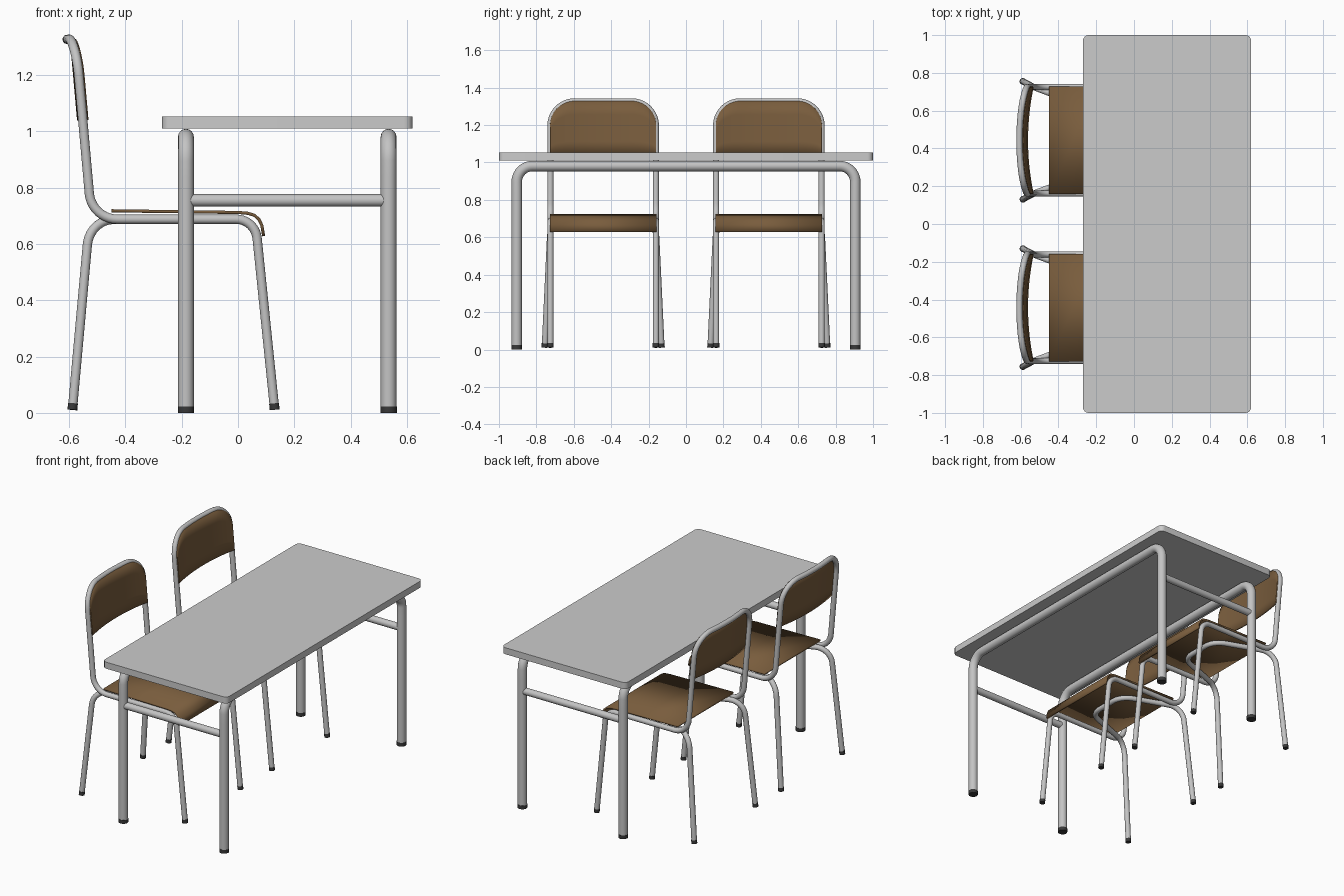
import bpy, bmesh, math
from mathutils import Vector

if "Cube" in bpy.data.objects:
    bpy.data.objects.remove(bpy.data.objects["Cube"])


def material(name, r, g, b):
    m = bpy.data.materials.new(name)
    m.diffuse_color = (r, g, b, 1)
    m.use_nodes = True
    m.node_tree.nodes["Principled BSDF"].inputs["Base Color"].default_value = m.diffuse_color
    return m


TOP = material("light grey laminate", 0.6, 0.6, 0.6)
METAL = material("grey metal", 0.55, 0.55, 0.55)
WOOD = material("brown plywood", 0.19, 0.108, 0.046)
RUBBER = material("dark rubber", 0.04, 0.04, 0.04)


def finish(ob, mat, angle=40):
    ob.data.materials.clear()
    ob.data.materials.append(mat)
    bpy.ops.object.select_all(action='DESELECT')
    ob.select_set(True)
    bpy.context.view_layer.objects.active = ob
    bpy.ops.object.shade_smooth_by_angle(angle=math.radians(angle))
    return ob


def fillet(corners, steps=10):
    """Round each (point, radius) corner of a path and subdivide the result."""
    pts = [Vector(p) for p, r in corners]
    path = [pts[0]]
    for i in range(1, len(pts) - 1):
        p, r = pts[i], corners[i][1]
        a, b = (pts[i - 1] - p).normalized(), (pts[i + 1] - p).normalized()
        half = a.angle(b) / 2
        centre = p + (a + b).normalized() * (r / math.sin(half))
        start = p + a * (r / math.tan(half)) - centre
        end = p + b * (r / math.tan(half)) - centre
        sweep = start.angle(end)
        for k in range(steps + 1):
            t = k / steps
            path.append(centre + (start * math.sin((1 - t) * sweep)
                                  + end * math.sin(t * sweep)) / math.sin(sweep))
    path.append(pts[-1])
    out = [path[0]]
    for a, b in zip(path, path[1:]):
        n = max(1, math.ceil((b - a).length / 0.06))
        out += [a.lerp(b, k / n) for k in range(1, n + 1)]
    return out


def tube(name, path, radius, mat):
    cu = bpy.data.curves.new(name, 'CURVE')
    cu.dimensions = '3D'
    cu.bevel_depth = radius
    cu.bevel_resolution = 6
    cu.use_fill_caps = True
    sp = cu.splines.new('POLY')
    sp.points.add(len(path) - 1)
    for q, p in zip(sp.points, path):
        q.co = (*p, 1)
    ob = bpy.data.objects.new(name, cu)
    bpy.context.collection.objects.link(ob)
    bpy.ops.object.select_all(action='DESELECT')
    ob.select_set(True)
    bpy.context.view_layer.objects.active = ob
    bpy.ops.object.convert(target='MESH')
    return finish(bpy.context.view_layer.objects.active, mat)


def mesh_object(name, bm):
    bmesh.ops.recalc_face_normals(bm, faces=bm.faces)
    me = bpy.data.meshes.new(name)
    bm.to_mesh(me)
    bm.free()
    ob = bpy.data.objects.new(name, me)
    bpy.context.collection.objects.link(ob)
    return ob


def sheet(name, rows, thickness):
    """Bent plywood sheet from a grid of points."""
    bm = bmesh.new()
    v = [[bm.verts.new(p) for p in row] for row in rows]
    for a, b in zip(v, v[1:]):
        for j in range(len(a) - 1):
            bm.faces.new((a[j], a[j + 1], b[j + 1], b[j]))
    ob = mesh_object(name, bm)
    mod = ob.modifiers.new("thickness", 'SOLIDIFY')
    mod.thickness = thickness
    mod.offset = 0
    return finish(ob, WOOD)


def mirrored(half):
    """Continue a path of (point, radius) corners across the y = 0 plane."""
    return half + [((x, -y, z), r) for (x, y, z), r in reversed(half)]


def foot(name, a, b, radius):
    a, b = Vector(a), Vector(b)
    d = (b - a).normalized()
    tube(name, [a - d * 0.003, a + d * 0.02], radius + 0.001, RUBBER)


# Table top with rounded corners
bm = bmesh.new()
ring = []
x0, x1, r = -0.27, 0.62, 0.03
for cx, cy, a0 in ((x1 - r, 1 - r, 0), (x0 + r, 1 - r, 90),
                   (x0 + r, r - 1, 180), (x1 - r, r - 1, 270)):
    for k in range(7):
        a = math.radians(a0 + 15 * k)
        ring.append(bm.verts.new((cx + r * math.cos(a), cy + r * math.sin(a), 1.01)))
face = bm.faces.new(ring)
ext = bmesh.ops.extrude_face_region(bm, geom=[face])
bmesh.ops.translate(bm, vec=(0, 0, 0.042),
                    verts=[g for g in ext["geom"] if isinstance(g, bmesh.types.BMVert)])
finish(mesh_object("table_top", bm), TOP)

# Table leg frames, feet and side rails
LX, LY = (-0.185, 0.535), 0.905
for x in LX:
    tube("table_leg_frame",
         fillet(mirrored([((x, LY, 0.01), 0), ((x, LY, 0.981), 0.085)])), 0.028, METAL)
    for s in (-1, 1):
        foot("table_foot", (x, s * LY, 0.003), (x, s * LY, 1), 0.028)
for s in (-1, 1):
    tube("table_side_rail", [(LX[0], s * LY, 0.755), (LX[1], s * LY, 0.755)], 0.022, METAL)

# Chairs
W, R, BOW = 0.282, 0.0165, 0.03
for yc in (-0.443, 0.443):
    shift = Vector((0, yc, 0))

    # Continuous tube: front legs, seat sides and back hoop
    front = [((0.13, W, 0.014), 0), ((0.061, W, 0.688), 0.075)]
    hoop = fillet(mirrored(front + [((-0.52, W, 0.688), 0.1), ((-0.577, W, 1.327), 0.13)]))
    for p in hoop:
        if p.z > 0.9:
            p.x -= BOW * (1 - (p.y / W) ** 2)
    tube("chair_main_frame", [p + shift for p in hoop], R, METAL)

    # Rear legs joined by an arch under the seat
    rear = [((-0.588, 0.312, 0.014), 0), ((-0.527, 0.28, 0.687), 0.1),
            ((-0.15, 0.14, 0.687), 0.11)]
    tube("chair_rear_legs", [p + shift for p in fillet(mirrored(rear))], R, METAL)

    # Rubber feet
    for leg in (front, rear):
        for s in (-1, 1):
            a, b = (Vector((p[0], s * p[1], p[2])) + shift for p in (leg[0][0], leg[1][0]))
            foot("chair_foot", a, b, R)

    # Seat with a rolled front edge
    profile = [(-0.45, 0.718), (-0.2, 0.7145), (0, 0.712), (0.035, 0.709), (0.058, 0.702),
               (0.075, 0.687), (0.085, 0.665), (0.091, 0.628)]
    sheet("chair_seat", [[(x, yc - 0.285, z), (x, yc + 0.285, z)] for x, z in profile], 0.011)

    # Curved backrest with rounded top corners
    hw, zt, zb, rc = 0.284, 1.328, 1.04, 0.13
    rows = []
    for i in range(33):
        y = -hw * math.cos(math.pi * i / 32)
        over = max(0, abs(y) - (hw - rc))
        top = zt - rc + math.sqrt(max(0, rc * rc - over * over))
        col = []
        for k in range(5):
            z = zb + (top - zb) * k / 4
            x = -0.505 - 0.089 * (z - 0.688) - BOW * (1 - (y / hw) ** 2)
            col.append((x, yc + y, z))
        rows.append(col)
    sheet("chair_backrest", rows, 0.011)
